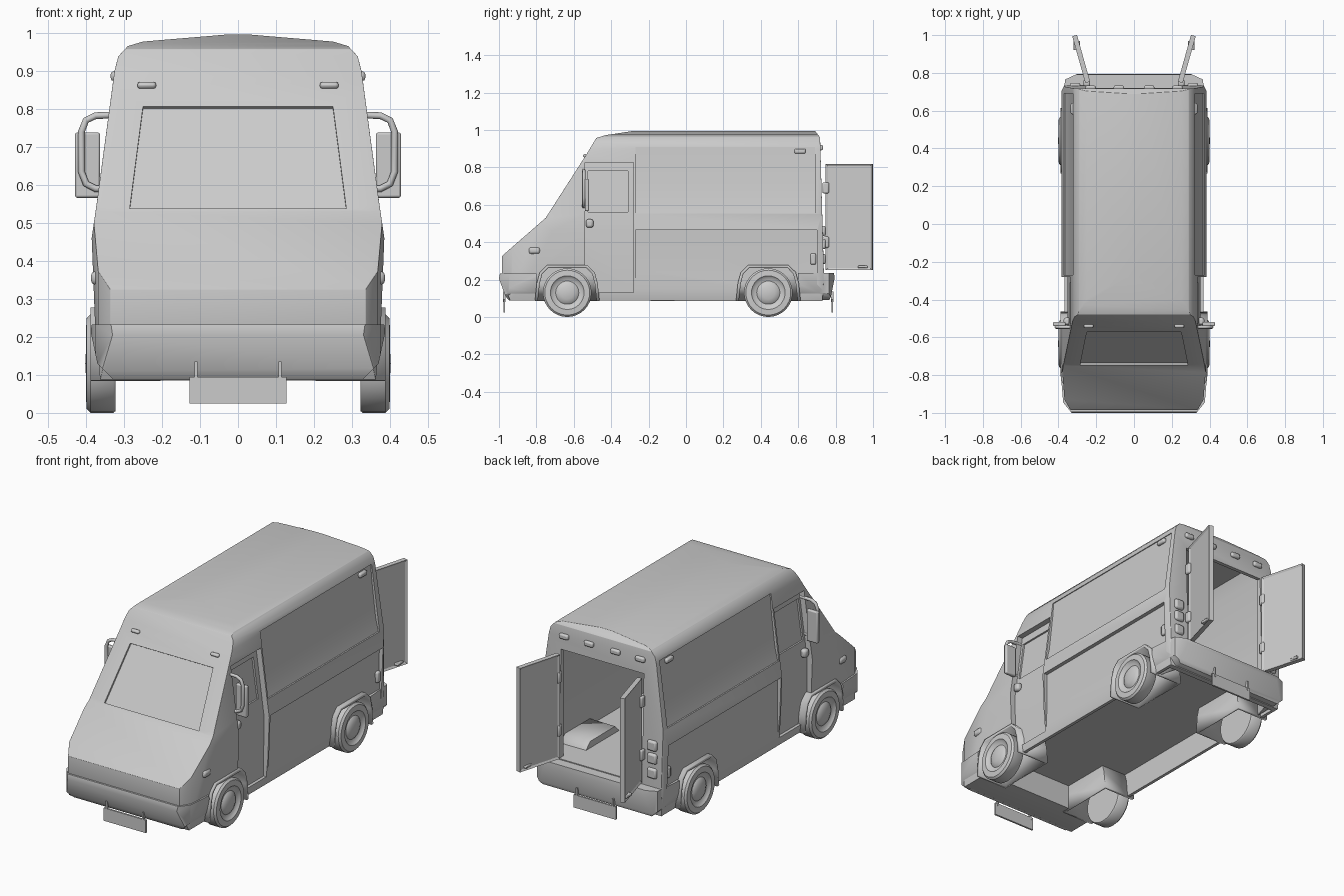
import bpy, bmesh, math
from mathutils import Vector

if "Cube" in bpy.data.objects:
    bpy.data.objects.remove(bpy.data.objects["Cube"])


def finish(name, bm, bevel=0.0, seg=2):
    bmesh.ops.recalc_face_normals(bm, faces=bm.faces)
    me = bpy.data.meshes.new(name)
    bm.to_mesh(me)
    bm.free()
    ob = bpy.data.objects.new(name, me)
    bpy.context.collection.objects.link(ob)
    if bevel:
        m = ob.modifiers.new("round", 'BEVEL')
        m.width, m.segments, m.limit_method = bevel, seg, 'ANGLE'
        m.angle_limit = math.radians(28)
    return ob


def prism(name, pts, axis, a, b, bevel=0.0, seg=2):
    """Extrude a 2D outline along an axis from a to b."""
    place = {'x': lambda p, t: (t, p[0], p[1]),
             'y': lambda p, t: (p[0], t, p[1]),
             'z': lambda p, t: (p[0], p[1], t)}[axis]
    bm = bmesh.new()
    lo = [bm.verts.new(place(p, a)) for p in pts]
    hi = [bm.verts.new(place(p, b)) for p in pts]
    bm.faces.new(lo)
    bm.faces.new(hi)
    n = len(pts)
    for i in range(n):
        j = (i + 1) % n
        bm.faces.new((lo[i], lo[j], hi[j], hi[i]))
    return finish(name, bm, bevel, seg)


def box(name, lo, hi, bevel=0.0):
    return prism(name, [(lo[0], lo[1]), (hi[0], lo[1]), (hi[0], hi[1]), (lo[0], hi[1])],
                 'z', lo[2], hi[2], bevel)


def pill(name, c, size, bevel=0.008):
    h = Vector(size) / 2
    return smooth(box(name, Vector(c) - h, Vector(c) + h, bevel))


def activate(ob):
    bpy.ops.object.select_all(action='DESELECT')
    ob.select_set(True)
    bpy.context.view_layer.objects.active = ob


def smooth(ob, angle=35):
    activate(ob)
    bpy.ops.object.shade_smooth_by_angle(angle=math.radians(angle))
    return ob


def boolean(ob, cutter, op='DIFFERENCE'):
    m = ob.modifiers.new("cut", 'BOOLEAN')
    m.operation, m.object, m.solver = op, cutter, 'EXACT'
    activate(ob)
    bpy.ops.object.modifier_apply(modifier=m.name)
    bpy.data.objects.remove(cutter)


def round_edges(ob, width, angle=30):
    m = ob.modifiers.new("round", 'BEVEL')
    m.width, m.segments, m.limit_method, m.angle_limit = width, 3, 'ANGLE', math.radians(angle)
    activate(ob)
    bpy.ops.object.modifier_apply(modifier=m.name)


def mirrored(half):
    return half + [(-x, z) for x, z in reversed(half) if x > 0]


# Body solid: side profile met with the front section and the plan outline
side = [(-.94, .088), (-.985, .2), (-.985, .325), (-.75, .53), (-.535, .865), (-.48, .957),
        (-.43, .972), (-.28, .995), (.69, .995), (.717, .96), (.737, .24), (.73, .085)]
section = mirrored([(.362, .08), (.376, .23), (.385, .46), (.372, .55), (.325, .9),
                    (.315, .938), (.29, .965), (.25, .977), (0, .998)])
plan = mirrored([(.335, -.987), (.368, -.93), (.386, -.7), (.386, .70), (.36, .75)])
body = prism("van_body", side, 'x', -.5, .5)
boolean(body, prism("section", section, 'y', -1.2, 1.2), 'INTERSECT')
boolean(body, prism("plan", plan, 'z', -.2, 1.2), 'INTERSECT')
round_edges(body, .026)

# Hollow cargo space, cab, rear doorway and underside
boolean(body, prism("cargo", mirrored([(.348, .24), (.348, .48), (.336, .55), (.298, .88),
                                       (.27, .95), (0, .98)]), 'y', -.25, .70))
boolean(body, prism("cab", mirrored([(.31, .24), (.31, .5), (.28, .78)]), 'y', -.54, -.2))
boolean(body, box("doorway", (-.25, .6, .24), (.25, .9, .83)))
boolean(body, box("under", (-.345, -.76, -.1), (.345, .70, .222)))

# Windshield recess
n = Vector((0, -.335, .215)).normalized()
bm = bmesh.new()
rings = []
for d in (-.01, .1):
    rings.append([bm.verts.new(Vector(p) + n * d) for p in
                  ((-.285, -.745, .537), (.285, -.745, .537), (.25, -.573, .806), (-.25, -.573, .806))])
lo, hi = rings
bm.faces.new(lo)
bm.faces.new(hi)
for i in range(4):
    j = (i + 1) % 4
    bm.faces.new((lo[i], lo[j], hi[j], hi[i]))
boolean(body, finish("windshield_cut", bm))

# Side recesses: doors, door windows, hollowed panels, wheel openings
arch = [(-.165, .085), (-.155, .18), (-.14, .235), (-.105, .27), (.105, .27), (.14, .235),
        (.155, .18), (.165, .085)]
opening = [(-.165, .05)] + arch[1:-1] + [(.165, .05)]
wheels_y = (-.635, .44)
for s in (1, -1):
    for y0, y1, line in (
            (-.54, -.28, [(.35, .13), (.353, .46), (.304, .825)]),
            (-.525, -.31, [(.331, .56), (.300, .78)]),
            (-.27, .69, [(.364, .553), (.348, .62), (.335, .73), (.324, .83), (.318, .908)]),
            (-.27, .70, [(.369, .14), (.364, .25), (.362, .37), (.363, .465)])):
        pts = [(s * x, z) for x, z in line + [(.6, line[-1][1]), (.6, line[0][1])]]
        boolean(body, prism("recess", pts, 'y', y0, y1))
    for wy in wheels_y:
        boolean(body, prism("well", [(wy + y, z) for y, z in opening], 'x', s * .2, s * .6))
smooth(body, 32)

# Bumpers: plan outline trimmed by a rounded front section and a raked side profile
lower = mirrored([(.325, .085), (.37, .13), (.388, .215), (.384, .235)])
for name, outline, rake in (
        ("front_bumper", [(.33, -1.0), (.375, -.945), (.387, -.8), (.34, -.8), (.3, -.93)],
         [(-.945, .087), (-.965, .11), (-1.0, .205), (-.995, .232), (-.7, .232), (-.7, .1)]),
        ("rear_bumper", [(.30, .795), (.365, .765), (.38, .6), (.33, .6), (.3, .7)],
         [(.765, .09), (.775, .11), (.795, .21), (.79, .238), (.5, .238), (.5, .09)])):
    bumper = prism(name, mirrored(outline), 'z', 0, .4)
    boolean(bumper, prism("trim", lower, 'y', -1.2, 1.2), 'INTERSECT')
    boolean(bumper, prism("rake", rake, 'x', -.5, .5), 'INTERSECT')
    smooth(bumper, 45)


def lathe(name, profile, s, y, z):
    bm = bmesh.new()
    vs = [bm.verts.new((s * x, y, z + r)) for x, r in profile]
    es = [bm.edges.new(p) for p in zip(vs, vs[1:])]
    bmesh.ops.spin(bm, geom=vs + es, cent=(0, y, z), axis=(1, 0, 0),
                   angle=math.tau, steps=32, use_duplicate=False)
    bmesh.ops.remove_doubles(bm, verts=bm.verts, dist=1e-4)
    return smooth(finish(name, bm), 40)


tyre = [(.322, 0), (.322, .125), (.328, .13), (.388, .13), (.398, .12), (.4, .09), (.39, .08),
        (.386, .062), (.392, .055), (.4, .035), (.402, 0)]

for s, tag in ((1, "right"), (-1, "left")):
    # Wheels with their arches
    for wy, end in zip(wheels_y, ("front", "rear")):
        lathe(f"{end}_{tag}_wheel", tyre, s, wy, .13)
        bm = bmesh.new()
        rows = [[bm.verts.new((s * x, wy + y, z)) for y, z in arch] for x in (.2, .388)]
        for i in range(len(arch) - 1):
            bm.faces.new((rows[0][i], rows[0][i + 1], rows[1][i + 1], rows[1][i]))
        bm.faces.new(rows[0])
        ob = finish(f"{end}_{tag}_wheel_arch", bm)
        m = ob.modifiers.new("thick", 'SOLIDIFY')
        m.thickness, m.offset = .016, 0
        smooth(ob, 50)

    # Open rear door with an inset panel on each face
    door = box(f"rear_{tag}_door", (-.013, 0, .25), (.013, .257, .818))
    bm = bmesh.new()
    bm.from_mesh(door.data)
    for f in [f for f in bm.faces if abs(f.normal.x) > .9]:
        bmesh.ops.inset_region(bm, faces=[f], thickness=.015, depth=0)
        bmesh.ops.translate(bm, verts=f.verts, vec=-f.normal * .006)
    bm.to_mesh(door.data)
    bm.free()
    door.location = (s * .245, .75, 0)
    door.rotation_euler.z = -s * math.atan2(.07, .25)
    for z in (.40, .69):
        pill(f"{tag}_door_hinge", (s * .25, .747, z), (.035, .035, .06))
    pill(f"{tag}_door_latch", (s * .303, .945, .268), (.035, .05, .014), .004)

    # Lamps and side door handle
    pill(f"{tag}_front_roof_lamp", (s * .24, -.54, .862), (.05, .022, .018))
    pill(f"{tag}_front_side_lamp", (s * .372, -.81, .355), (.03, .06, .036), .012)
    pill(f"{tag}_upper_side_lamp", (s * .32, .61, .886), (.03, .06, .026))
    pill(f"{tag}_lower_side_lamp", (s * .366, .68, .31), (.024, .03, .06))
    pill(f"{tag}_door_handle", (s * .355, -.515, .5), (.035, .04, .045), .012)
    for z in (.31, .39, .46):
        pill(f"{tag}_tail_lamp", (s * .312, .735, z), (.055, .025, .055), .01)
    for x in (.08, .23):
        pill(f"{tag}_rear_roof_lamp", (s * x, .722, .905), (.055, .022, .028))

    # Wing mirror on a bent tube
    pill(f"{tag}_mirror", (s * .396, -.53, .652), (.066, .022, .172), .006)
    cu = bpy.data.curves.new(f"{tag}_mirror_arm", 'CURVE')
    cu.dimensions, cu.bevel_depth, cu.bevel_resolution = '3D', .009, 2
    path = [(.30, .785), (.375, .782), (.4, .77), (.412, .74), (.412, .635), (.4, .603),
            (.375, .59), (.31, .588)]
    sp = cu.splines.new('POLY')
    sp.points.add(len(path) - 1)
    for p, (x, z) in zip(sp.points, path):
        p.co = (s * x, -.546, z, 1)
    arm = bpy.data.objects.new(f"{tag}_mirror_arm", cu)
    bpy.context.collection.objects.link(arm)
    activate(arm)
    bpy.ops.object.convert(target='MESH')
    smooth(bpy.context.object, 50)

# Blank plates hanging under the bumpers
for y, end in ((-.972, "front"), (.782, "rear")):
    box(f"{end}_plate", (-.127, y - .005, .025), (.127, y + .005, .095))
    for x in (-.11, .11):
        box(f"{end}_plate_post", (x - .004, y - .007, .08), (x + .004, y + .007, .135))
